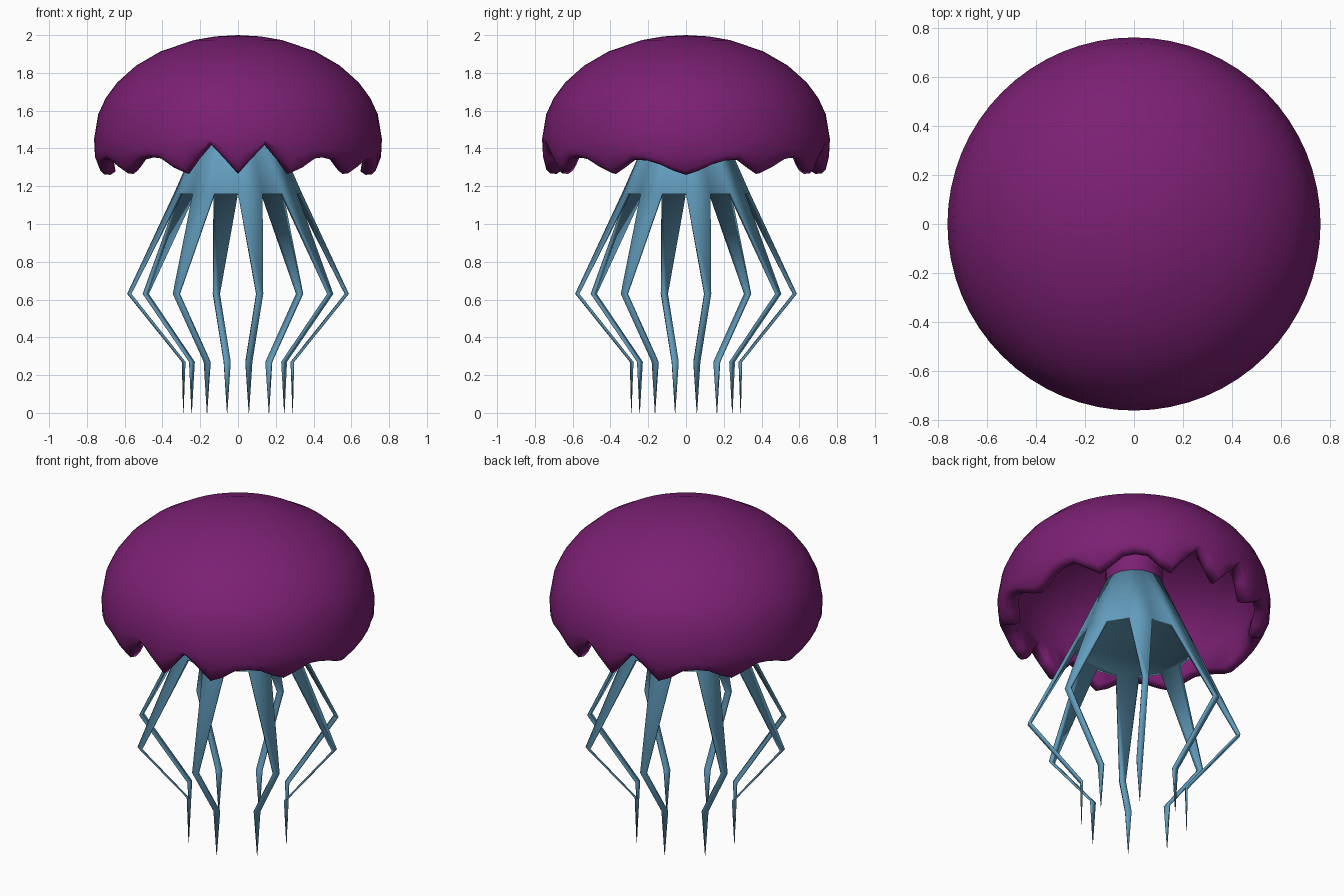
import bpy, bmesh
from math import sin, cos, radians, sqrt

if "Cube" in bpy.data.objects:
    bpy.data.objects.remove(bpy.data.objects["Cube"])


def material(name, rgb):
    m = bpy.data.materials.new(name)
    m.diffuse_color = (*rgb, 1)
    m.use_nodes = True
    m.node_tree.nodes["Principled BSDF"].inputs["Base Color"].default_value = m.diffuse_color
    return m


def finish(bm, name, mat):
    mesh = bpy.data.meshes.new(name)
    bmesh.ops.recalc_face_normals(bm, faces=bm.faces[:])
    bm.to_mesh(mesh)
    bm.free()
    mesh.materials.append(mat)
    for p in mesh.polygons:
        p.use_smooth = True
    ob = bpy.data.objects.new(name, mesh)
    bpy.context.collection.objects.link(ob)
    return ob


def polar(r, deg, z):
    return (r * cos(radians(deg)), r * sin(radians(deg)), z)


def bridge(bm, a, b, skip=()):
    # quads between two matching rings
    n = len(a)
    for i in range(n):
        if i not in skip:
            j = (i + 1) % n
            bm.faces.new((a[i], b[i], b[j], a[j]))


purple = material("purple", (0.197, 0.014, 0.17))
blue = material("soft blue", (0.12, 0.33, 0.50))

# Bell: domed shell with a scalloped hem, mirrored in all four quadrants
SIDES = 64
HEM = [1.26, 1.315, 1.34, 1.265, 1.34, 1.345, 1.265, 1.42, 1.265]
HEM_R = [0.71, 0.735, 0.735, 0.70, 0.735, 0.735, 0.71, 0.74, 0.72]
OUTER = [0.12, 0.235, 0.41, 0.54, 0.64, 0.70, 0.74, 0.762]
INNER = [0.685, 0.645, 0.56, 0.42, 0.23]


def fold(k):
    k %= 16
    return k if k <= 8 else 16 - k


def sample(table, k):
    # smooth curve through the folded table, two columns per entry
    p = [table[fold(k // 2 + d)] for d in (-1, 0, 1, 2)]
    if k % 2 == 0:
        return p[1]
    return (9 * (p[1] + p[2]) - p[0] - p[3]) / 16


bm = bmesh.new()
rings = []


def add_ring(fn):
    ring = []
    for k in range(SIDES):
        r, z = fn(sample(HEM, k), sample(HEM_R, k))
        ring.append(bm.verts.new(polar(r, k * 360 / SIDES, z)))
    rings.append(ring)


for rad in OUTER:
    height = 1.45 + 0.55 * sqrt(1 - (rad / 0.762) ** 2)
    add_ring(lambda h, hr, r=rad, z=height: (r, z))
add_ring(lambda h, hr: (0.757, 1.45 + (h - 1.45) * 0.5))
add_ring(lambda h, hr: (hr + 0.02, h + 0.025))
add_ring(lambda h, hr: (hr, h + 0.003))
add_ring(lambda h, hr: (hr - 0.035, h))
add_ring(lambda h, hr: (hr - 0.062, h + 0.018))
for rad in INNER:
    height = 1.47 + 0.46 * sqrt(1 - (rad / 0.685) ** 2)
    add_ring(lambda h, hr, r=rad, z=height: (r, z))
for a, b in zip(rings, rings[1:]):
    bridge(bm, a, b)
top = bm.verts.new((0, 0, 2.0))
roof = bm.verts.new((0, 0, 1.93))
for i in range(SIDES):
    j = (i + 1) % SIDES
    bm.faces.new((top, rings[0][i], rings[0][j]))
    bm.faces.new((roof, rings[-1][j], rings[-1][i]))
finish(bm, "bell", purple)

# Stalk joining the bell to the body
bm = bmesh.new()
stalk = [[bm.verts.new(polar(0.16, k * 22.5, z)) for k in range(16)]
         for z in (1.93, 1.565)]
bridge(bm, *stalk)
finish(bm, "stalk", purple)

# Body: cone with a flat underside; a thin tentacle hangs from every other side
bm = bmesh.new()
body = [[bm.verts.new(polar(r, k * 22.5, z)) for k in range(16)]
        for r, z in [(0.15, 1.59), (0.34, 1.16), (0.318, 1.16)]]
bridge(bm, body[0], body[1])
bridge(bm, body[1], body[2], skip=range(0, 16, 2))
bm.faces.new(body[0])
bm.faces.new(body[2])

for k in range(0, 16, 2):
    ang = (k + 0.5) * 22.5
    tx, ty = -sin(radians(ang)), cos(radians(ang))
    loop = [body[1][k], body[1][k + 1], body[2][k + 1], body[2][k]]
    # knee, ankle and pointed tip: radius, half width, thickness, height
    for r, w, t, z in [(0.595, 0.018, 0.016, 0.63),
                       (0.3, 0.018, 0.013, 0.27),
                       (0.296, 0.001, 0.002, 0.0)]:
        new = []
        for rad, side in [(r, -w), (r, w), (r - t, w), (r - t, -w)]:
            x, y, _ = polar(rad, ang, z)
            new.append(bm.verts.new((x + tx * side, y + ty * side, z)))
        bridge(bm, loop, new)
        loop = new
    bm.faces.new(loop)
finish(bm, "body_and_tentacles", blue)
